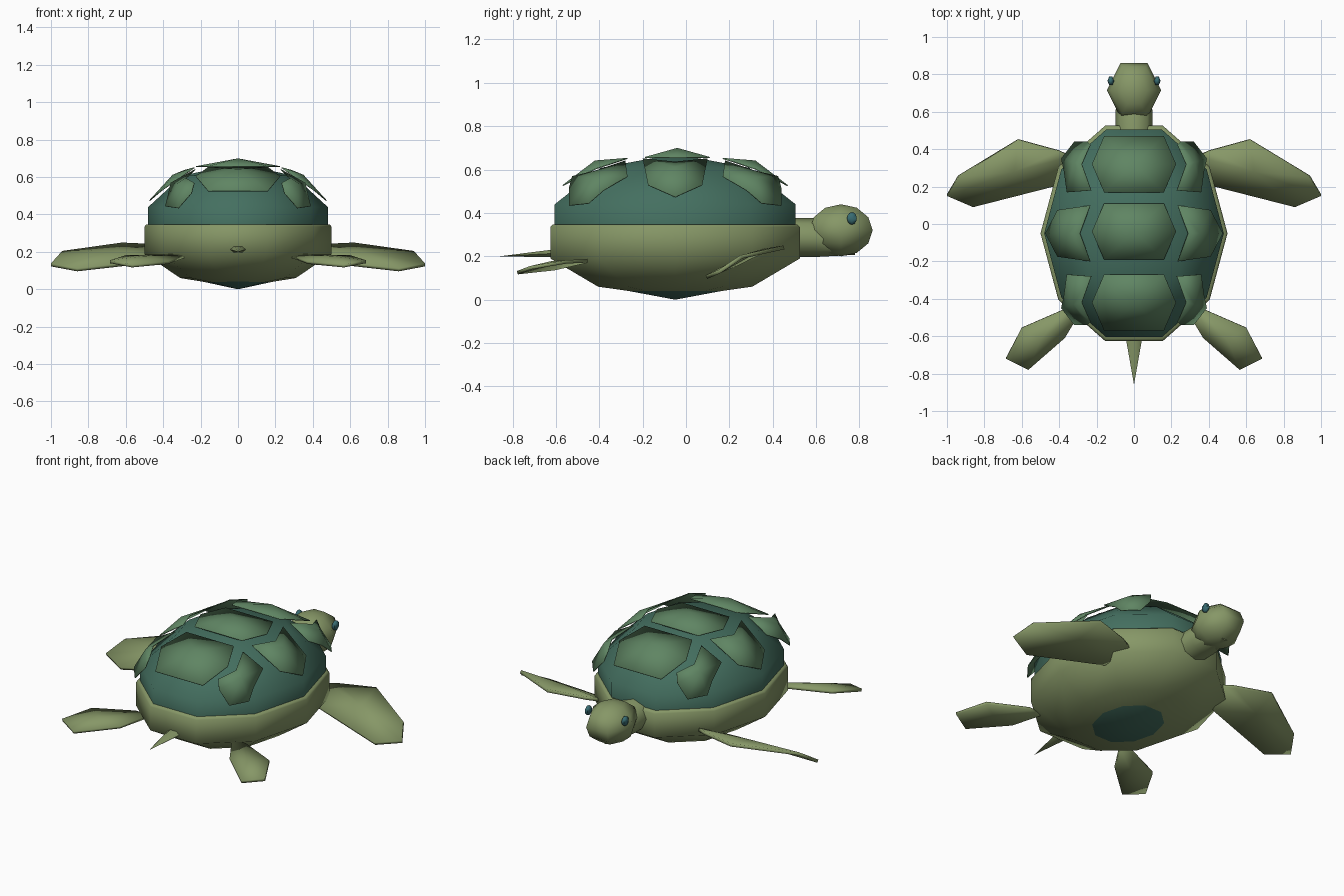
import bpy, bmesh, math
from mathutils import Vector

cube = bpy.data.objects.get("Cube")
if cube:
    bpy.data.objects.remove(cube, do_unlink=True)


def material(name, rgb):
    m = bpy.data.materials.new(name)
    m.use_nodes = True
    m.diffuse_color = (*rgb, 1)
    m.node_tree.nodes["Principled BSDF"].inputs["Base Color"].default_value = (*rgb, 1)
    return m


SKIN = material("olive skin", (0.24, 0.31, 0.135))
SHELL = material("dark teal shell", (0.058, 0.16, 0.117))
SCUTE = material("green scute", (0.115, 0.235, 0.125))
EYE = material("blue teal eye", (0.04, 0.15, 0.17))


def finish(name, bm, mat, angle=65):
    mesh = bpy.data.meshes.new(name)
    bm.to_mesh(mesh)
    bm.free()
    mesh.materials.append(mat)
    obj = bpy.data.objects.new(name, mesh)
    bpy.context.collection.objects.link(obj)
    bpy.ops.object.select_all(action='DESELECT')
    obj.select_set(True)
    bpy.context.view_layer.objects.active = obj
    bpy.ops.object.shade_smooth_by_angle(angle=math.radians(angle))
    return obj


def loft(name, sides, rings, place, mat):
    """Join elliptical rings (radius u, radius v, place arguments) into a closed solid."""
    bm = bmesh.new()
    loops = []
    for ru, rv, *at in rings:
        angles = [math.tau * i / sides for i in range(sides)]
        loops.append([bm.verts.new(place(ru * math.cos(a), rv * math.sin(a), *at))
                      for a in angles])
    for low, high in zip(loops, loops[1:]):
        for i in range(sides):
            j = (i + 1) % sides
            bm.faces.new((low[i], low[j], high[j], high[i]))
    bm.faces.new(loops[0])
    bm.faces.new(loops[-1])
    bmesh.ops.remove_doubles(bm, verts=bm.verts, dist=0.0005)
    bmesh.ops.dissolve_degenerate(bm, edges=bm.edges, dist=0.0005)
    bmesh.ops.recalc_face_normals(bm, faces=bm.faces)
    return finish(name, bm, mat)


def ball(name, sides, ring_count, size, centre, mat):
    """Low-poly ellipsoid with chosen sides and rings."""
    rx, ry, rz = size
    lats = [math.pi * (i / ring_count - 0.5) for i in range(ring_count + 1)]
    rings = [(rx * math.cos(t), ry * math.cos(t), rz * math.sin(t)) for t in lats]
    return loft(name, sides, rings,
                lambda u, v, w: Vector(centre) + Vector((u, v, w)), mat)


def plate(name, outline, peak, thickness, mat, flip=(1, 1), y0=0.0):
    """Thin fan of faces from a raised middle point, mirrored by flip."""
    bm = bmesh.new()

    def point(p):
        return bm.verts.new((p[0] * flip[0], y0 + p[1] * flip[1], p[2]))
    rim, top = [point(p) for p in outline], point(peak)
    for a, b in zip(rim, rim[1:] + rim[:1]):
        f = bm.faces.new((a, b, top))
        f.normal_update()
        if f.normal.z < 0:
            f.normal_flip()
    obj = finish(name, bm, mat)
    mod = obj.modifiers.new("thickness", 'SOLIDIFY')
    mod.thickness = thickness
    mod.offset = -1
    return obj


# Shell and body
MID = -0.05
c18 = math.cos(math.radians(18))
ball("shell", 10, 5, (0.48 / c18, 0.584 / c18, 0.336), (0, MID, 0.336), SHELL)
body_profile = [(0, 0.01), (0.618, 0.06), (1, 0.19), (1, 0.335), (0.98, 0.347)]
loft("body", 10, [(0.5 * s, 0.605 * s, z) for s, z in body_profile],
     lambda u, v, z: (u, MID + v, z), SKIN)

# Central scutes
hexagon = [(0.16, 0.15), (0.225, 0), (0.16, -0.15), (-0.16, -0.15), (-0.225, 0), (-0.16, 0.15)]
plate("top_scute", [(x, y, 0.658) for x, y in hexagon], (0, 0, 0.7), 0.005, SCUTE, y0=MID + 0.01)
for end, sy in (("front", 1), ("rear", -1)):
    edge = [(x, 0.37 + y, 0.605 if y == 0 else (0.528 if y > 0 else 0.654)) for x, y in hexagon]
    plate(end + "_scute", edge, (0, 0.37, 0.642), 0.005, SCUTE, (1, sy), MID)

# Side and corner scutes
side_edge = [(0.29, 0, 0.637), (0.235, -0.15, 0.652), (0.41, -0.125, 0.53),
             (0.475, 0, 0.475), (0.41, 0.125, 0.53), (0.235, 0.15, 0.652)]
corner_edge = [(0.28, 0.37, 0.595), (0.23, 0.23, 0.642), (0.36, 0.22, 0.57),
               (0.375, 0.33, 0.505), (0.39, 0.40, 0.445), (0.32, 0.49, 0.435),
               (0.25, 0.49, 0.515), (0.235, 0.475, 0.57)]
for side, sx in (("left", 1), ("right", -1)):
    plate(side + "_side_scute", side_edge, (0.35, 0, 0.612), 0.005, SCUTE, (sx, 1), MID)
    for end, sy in (("front", 1), ("rear", -1)):
        plate(f"{side}_{end}_corner_scute", corner_edge, (0.325, 0.38, 0.565),
              0.005, SCUTE, (sx, sy), MID)

# Head, neck and tail
ball("head", 6, 6, (0.145, 0.168, 0.12), (0, 0.715, 0.32), SKIN)
along_y = lambda u, v, y, z: (u, y, z + v)
loft("neck", 8, [(0.1, 0.09, 0.42, 0.287), (0.1, 0.09, 0.6, 0.287), (0.06, 0.05, 0.78, 0.257)],
     along_y, SKIN)
loft("tail", 6, [(0.05, 0.024, -0.52, 0.215), (0.042, 0.02, -0.62, 0.213),
                 (0, 0, -0.86, 0.2)], along_y, SKIN)

# Flippers and eyes
front_edge = [(0.34, 0.36, 0.235), (0.40, 0.39, 0.24), (0.62, 0.45, 0.25), (0.94, 0.25, 0.205),
              (1.0, 0.15, 0.138), (0.86, 0.09, 0.112), (0.39, 0.21, 0.165)]
rear_edge = [(0.28, -0.46, 0.185), (0.37, -0.455, 0.188), (0.60, -0.555, 0.182),
             (0.685, -0.72, 0.155), (0.565, -0.78, 0.132), (0.37, -0.61, 0.15)]
for side, sx in (("left", 1), ("right", -1)):
    plate(side + "_front_flipper", front_edge, (0.64, 0.28, 0.212), 0.018, SKIN, (sx, 1))
    plate(side + "_rear_flipper", rear_edge, (0.5, -0.62, 0.178), 0.016, SKIN, (sx, 1))
    ball(side + "_eye", 6, 6, (0.018, 0.026, 0.029), (sx * 0.124, 0.765, 0.375), EYE)
